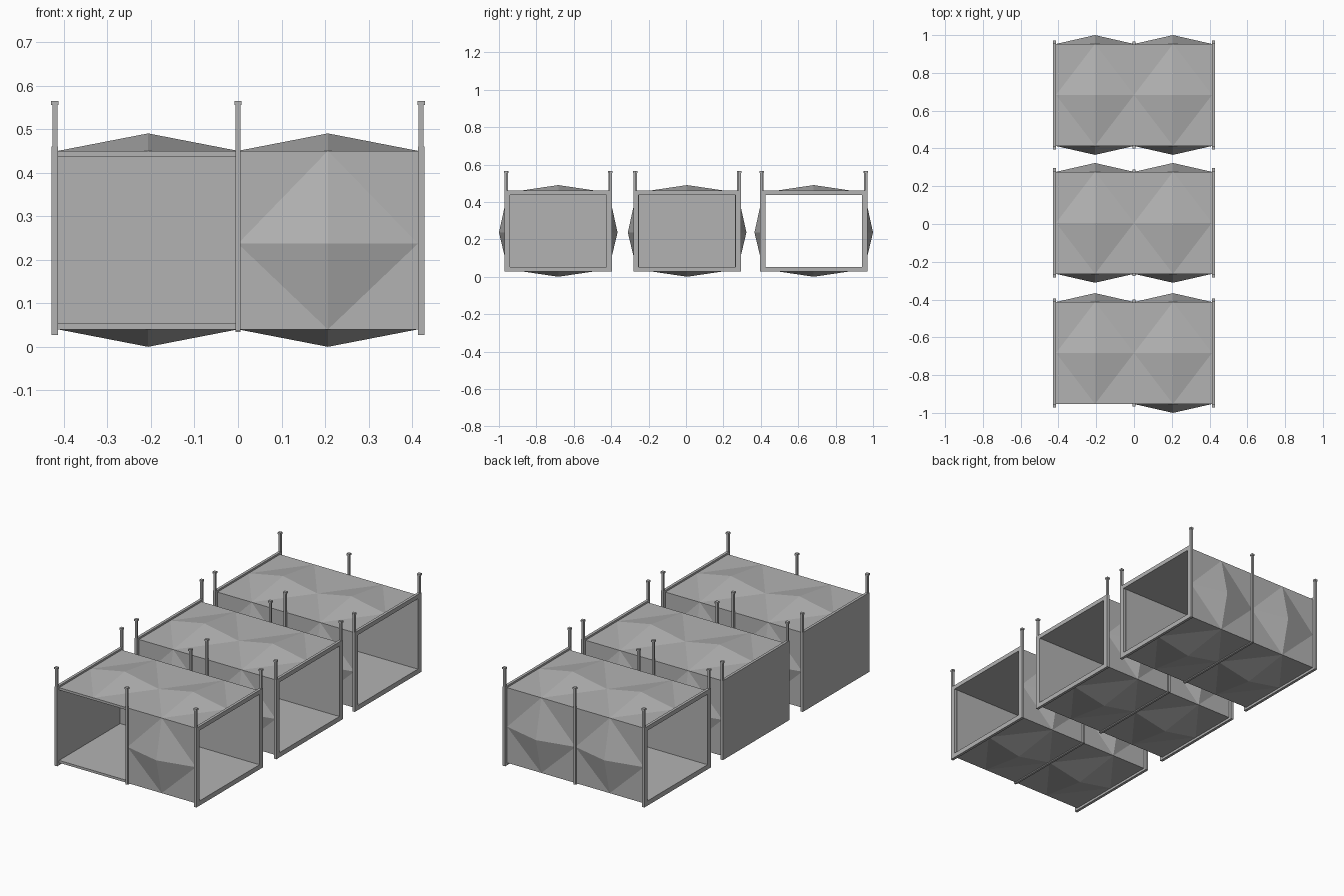
import bpy, bmesh
from mathutils import Vector

if "Cube" in bpy.data.objects:
    bpy.data.objects.remove(bpy.data.objects["Cube"])

grey = bpy.data.materials.new("light_grey")
grey.diffuse_color = (0.45, 0.45, 0.45, 1)
grey.use_nodes = True
grey.node_tree.nodes["Principled BSDF"].inputs["Base Color"].default_value = grey.diffuse_color

HX, HY = 0.413, 0.27          # half size of the box body
Z0, Z1 = 0.04, 0.45           # floor and roof of the body
THICK = 0.013


def finish(bm, name):
    bmesh.ops.recalc_face_normals(bm, faces=bm.faces)
    me = bpy.data.meshes.new(name)
    bm.to_mesh(me)
    bm.free()
    me.materials.append(grey)
    ob = bpy.data.objects.new(name, me)
    bpy.context.collection.objects.link(ob)
    return ob


def add_box(bm, x0, x1, y0, y1, z0, z1):
    v = bmesh.ops.create_cube(bm, size=1)["verts"]
    for p in v:
        p.co = Vector(((x0 + x1) / 2 + p.co.x * (x1 - x0),
                       (y0 + y1) / 2 + p.co.y * (y1 - y0),
                       (z0 + z1) / 2 + p.co.z * (z1 - z0)))


def add_panel(bm, centre, u, v, out, height, shift=0.0):
    """Slab with a flat inside and a raised diamond outside."""
    ring = [(-1, -1), (0, -1), (1, -1), (1, 0), (1, 1), (0, 1), (-1, 1), (-1, 0)]
    mid = lambda a, b: shift if a and not b else 0.0
    outer = [bm.verts.new(centre + u * a + v * (b + mid(a, b))) for a, b in ring]
    inner = [bm.verts.new(centre + u * a + v * (b + mid(a, b)) - out * THICK) for a, b in ring]
    apex = bm.verts.new(centre + v * shift + out * height)
    for i in range(8):
        j = (i + 1) % 8
        bm.faces.new((outer[i], outer[j], inner[j], inner[i]))
    for i in range(1, 8, 2):
        k = (i + 2) % 8
        bm.faces.new((outer[i], outer[(i + 1) % 8], outer[k]))   # flat corner
        bm.faces.new((outer[i], outer[k], apex))                 # diamond facet
    bm.faces.new(inner)


def faceted_panels(name, yc, front_cells=(-1, 1)):
    bm = bmesh.new()
    X, Y, Z = Vector((1, 0, 0)), Vector((0, 1, 0)), Vector((0, 0, 1))
    hx, hz, zc = HX / 2, (Z1 - Z0) / 2, (Z0 + Z1) / 2
    for s in (-1, 1):
        for out, z in ((1, Z1), (-1, Z0)):                       # roof and floor
            add_panel(bm, Vector((s * hx, yc, z)), X * hx, Y * HY, Z * out, 0.04)
        for out in (-1, 1):                                      # front and back walls
            if out == -1 and s not in front_cells:
                continue
            add_panel(bm, Vector((s * hx, yc + out * HY, zc)),
                      X * hx, Z * hz, Y * out, 0.047, -0.04)
    finish(bm, name)


def end_frame(name, yc, side, closed):
    bm = bmesh.new()
    x0, x1 = sorted((side * 0.413, side * 0.428))
    h, i = 0.287, 0.259
    if closed:
        add_box(bm, x0, x1, yc - h, yc + h, 0.027, 0.46)
    else:
        add_box(bm, x0, x1, yc - h, yc - i, 0.027, 0.46)
        add_box(bm, x0, x1, yc + i, yc + h, 0.027, 0.46)
        add_box(bm, x0, x1, yc - i, yc + i, 0.027, 0.053)
        add_box(bm, x0, x1, yc - i, yc + i, 0.437, 0.46)
    finish(bm, name)


def post(bm, x, y, z0):
    add_box(bm, x - 0.006, x + 0.006, y - 0.006, y + 0.006, z0, 0.556)
    add_box(bm, x - 0.0085, x + 0.0085, y - 0.0085, y + 0.0085, 0.555, 0.565)


# (name, centre y, left end closed, front cells present)
modules = [("front_module", -0.683, True, (1,)),
           ("middle_module", 0.006, True, (-1, 1)),
           ("back_module", 0.683, False, (-1, 1))]

for name, yc, closed, cells in modules:
    faceted_panels(name + "_panels", yc, cells)
    end_frame(name + "_right_frame", yc, 1, False)
    end_frame(name + "_left_frame", yc, -1, closed)

    # corner posts, middle posts and the rib under the floor
    bm = bmesh.new()
    for s in (-1, 1):
        for x in (-0.4205, 0.4205):
            post(bm, x, yc + s * 0.281, 0.45)
        post(bm, 0, yc + s * 0.274, 0.036)
    add_box(bm, -0.006, 0.006, yc - 0.274, yc + 0.274, 0.034, 0.045)
    finish(bm, name + "_posts")
